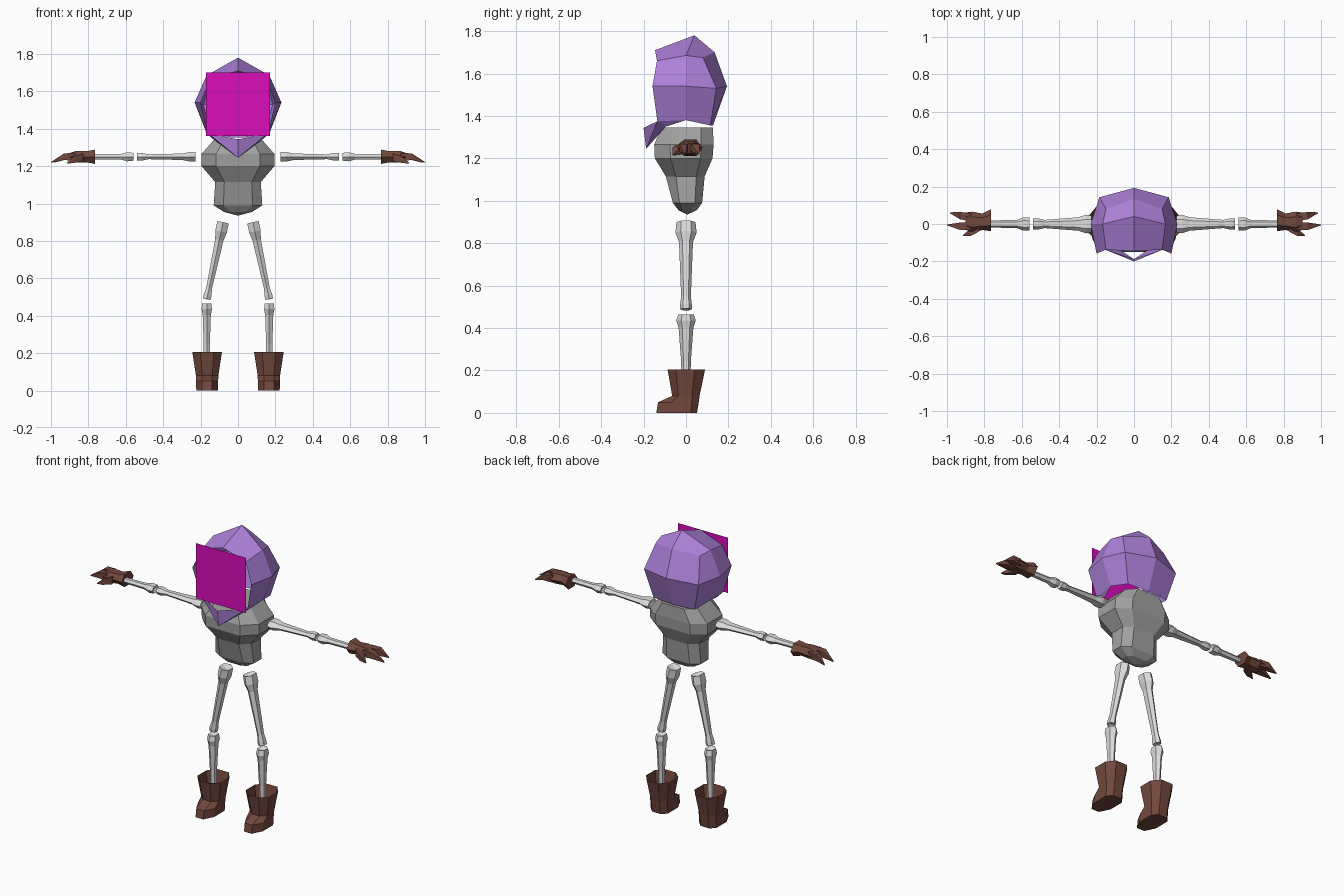
import bpy, bmesh, math
from mathutils import Vector

if "Cube" in bpy.data.objects:
    bpy.data.objects.remove(bpy.data.objects["Cube"])


def material(name, rgb):
    m = bpy.data.materials.new(name)
    m.diffuse_color = (*rgb, 1)
    m.use_nodes = True
    m.node_tree.nodes["Principled BSDF"].inputs["Base Color"].default_value = m.diffuse_color
    return m


PURPLE = material("purple cloth", (0.42, 0.22, 0.70))
MAGENTA = material("magenta", (0.70, 0.004, 0.50))
GREY = material("grey", (0.36, 0.36, 0.36))
BONE = material("bone", (0.72, 0.72, 0.72))
BROWN = material("brown leather", (0.17, 0.065, 0.045))


def finish(name, bm, mat, mirror=True):
    bmesh.ops.recalc_face_normals(bm, faces=bm.faces[:])
    me = bpy.data.meshes.new(name)
    bm.to_mesh(me)
    bm.free()
    me.materials.append(mat)
    ob = bpy.data.objects.new(name, me)
    bpy.context.collection.objects.link(ob)
    if mirror:
        ob.modifiers.new("mirror", 'MIRROR')
    return ob


def loft(bm, rings, start=0.0, end=0.0):
    """Skin rings of points; start/end = cap dish depth, None leaves it open."""
    vs = [[bm.verts.new(p) for p in r] for r in rings]
    n = len(vs[0])
    for a, b in zip(vs, vs[1:]):
        for i in range(n):
            j = (i + 1) % n
            bm.faces.new((a[i], a[j], b[j], b[i]))
    mids = [sum((v.co for v in r), Vector()) / n for r in vs]
    axis = (mids[-1] - mids[0]).normalized()
    for r, mid, dish in ((vs[0], mids[0], start), (vs[-1], mids[-1], end)):
        if dish is None:
            continue
        c = bm.verts.new(mid + axis * (dish if r is vs[0] else -dish))
        for i in range(n):
            bm.faces.new((r[i], r[(i + 1) % n], c))


def ellipse(c, u, v, ru, rv, sides=6):
    angs = [math.tau * (i + 0.5) / sides for i in range(sides)]
    return [Vector(c) + u * (ru * math.cos(a)) + v * (rv * math.sin(a)) for a in angs]


def bone(name, p0, p1, sections):
    """sections: (fraction along the bone, half width, half depth in y)"""
    p0, p1 = Vector(p0), Vector(p1)
    v = Vector((0, 1, 0))
    u = (p1 - p0).normalized().cross(v)
    bm = bmesh.new()
    loft(bm, [ellipse(p0.lerp(p1, t), u, v, a, b) for t, a, b in sections], 0.012, 0.008)
    finish(name, bm, BONE)


# Hood: half shell of columns running from the rim round to the back
cols = [
    [(.16, -.135, 1.375), (.20, -.158, 1.54), (.15, -.137, 1.66), (0, -.146, 1.71)],
    [(.17, 0, 1.38), (.232, 0, 1.54), (.168, 0, 1.685), (0, .04, 1.78)],
    [(.14, .115, 1.355), (.185, .143, 1.53), (.15, .08, 1.675)],
    [(0, .127, 1.354), (0, .193, 1.54), (0, .135, 1.70)],
]
bm = bmesh.new()
g = [[bm.verts.new(p) for p in c] for c in cols]
for a, b in zip(g, g[1:]):
    for i in range(min(len(a), len(b)) - 1):
        bm.faces.new((a[i], a[i + 1], b[i + 1], b[i]))
bm.faces.new((g[1][2], g[1][3], g[3][2], g[2][2]))
# Pointed scarf under the chin
brow, tip, back = (bm.verts.new(p) for p in
                   ((0, -.20, 1.343), (0, -.188, 1.245), (.14, -.095, 1.35)))
bm.faces.new((g[0][0], brow, tip))
bm.faces.new((g[0][0], tip, back))
bm.faces.new((g[0][0], back, g[1][0]))
finish("hood", bm, PURPLE)

# Flat face panel
bm = bmesh.new()
bm.faces.new([bm.verts.new((x, -.163, z)) for x, z in
              ((-.17, 1.36), (.17, 1.36), (.17, 1.70), (-.17, 1.70))])
finish("face_panel", bm, MAGENTA, mirror=False)


# Torso: ten-sided rings (height, half width, front, back)
def torso_ring(z, w, f, b):
    half = [(0, f), (.6 * w, f), (w, .5 * f), (w, .55 * b), (.6 * w, b), (0, b)]
    return [(x, y, z) for x, y in half] + [(-x, y, z) for x, y in half[4:0:-1]]


bm = bmesh.new()
loft(bm, [torso_ring(*r) for r in (
    (1.345, .125, -.115, .127), (1.265, .195, -.15, .13), (1.20, .195, -.147, .125),
    (1.115, .122, -.095, .088), (.99, .13, -.062, .076), (.955, .075, -.035, .05))],
    0, -.02)
finish("torso", bm, GREY, mirror=False)

# Arm and leg bones
bone("upper_arm", (.228, 0, 1.25), (.54, 0, 1.25),
     [(0, .028, .045), (.09, .03, .05), (.22, .02, .036), (.8, .015, .022),
      (.92, .024, .03), (1, .022, .028)])
bone("forearm", (.56, 0, 1.25), (.80, 0, 1.25),
     [(0, .024, .034), (.13, .028, .036), (.27, .018, .022), (1, .016, .018)])
bone("thigh", (.08, 0, .90), (.167, 0, .488),
     [(0, .036, .045), (.12, .036, .05), (.23, .026, .033), (.85, .018, .023),
      (.95, .024, .028), (1, .024, .027)])
bone("shin", (.167, 0, .465), (.167, 0, .10),
     [(0, .028, .036), (.08, .032, .046), (.17, .025, .035), (.6, .019, .023),
      (1, .018, .02)])

# Glove: flared cuff, palm and three pointed fingers
Y, Z = Vector((0, 1, 0)), Vector((0, 0, 1))
bm = bmesh.new()
loft(bm, [ellipse((x, y, z), Z, Y, rz, ry) for x, y, z, rz, ry in (
    (.765, .02, 1.25, .044, .058), (.81, .012, 1.25, .034, .044),
    (.865, .01, 1.25, .036, .056), (.90, .015, 1.247, .026, .046))])
for base, knuckle, end in (
        ((.83, -.02, 1.245), (.875, -.045, 1.235), (.915, -.062, 1.215)),
        ((.87, -.01, 1.25), (.93, -.012, 1.25), (1.0, -.005, 1.22)),
        ((.87, .035, 1.25), (.93, .045, 1.25), (.985, .06, 1.22))):
    loft(bm, [ellipse(base, Z, Y, .03, .03, 4), ellipse(knuckle, Z, Y, .025, .028, 4),
              ellipse(end, Z, Y, .003, .003, 4)])
finish("glove", bm, BROWN)


# Boot: eight-sided rings (height, half width, front, back), open at the top
def boot_ring(z, w, f, b):
    half = [(.45 * w, f), (w, f * .55), (w, b * .45), (.5 * w, b)]
    return ([(.165 + x, y, z) for x, y in half]
            + [(.165 - x, y, z) for x, y in reversed(half)])


bm = bmesh.new()
loft(bm, [boot_ring(*r) for r in (
    (0, .058, -.14, .052), (.05, .059, -.132, .06), (.08, .06, -.065, .064),
    (.205, .079, -.087, .09))], 0, None)
finish("boot", bm, BROWN)
